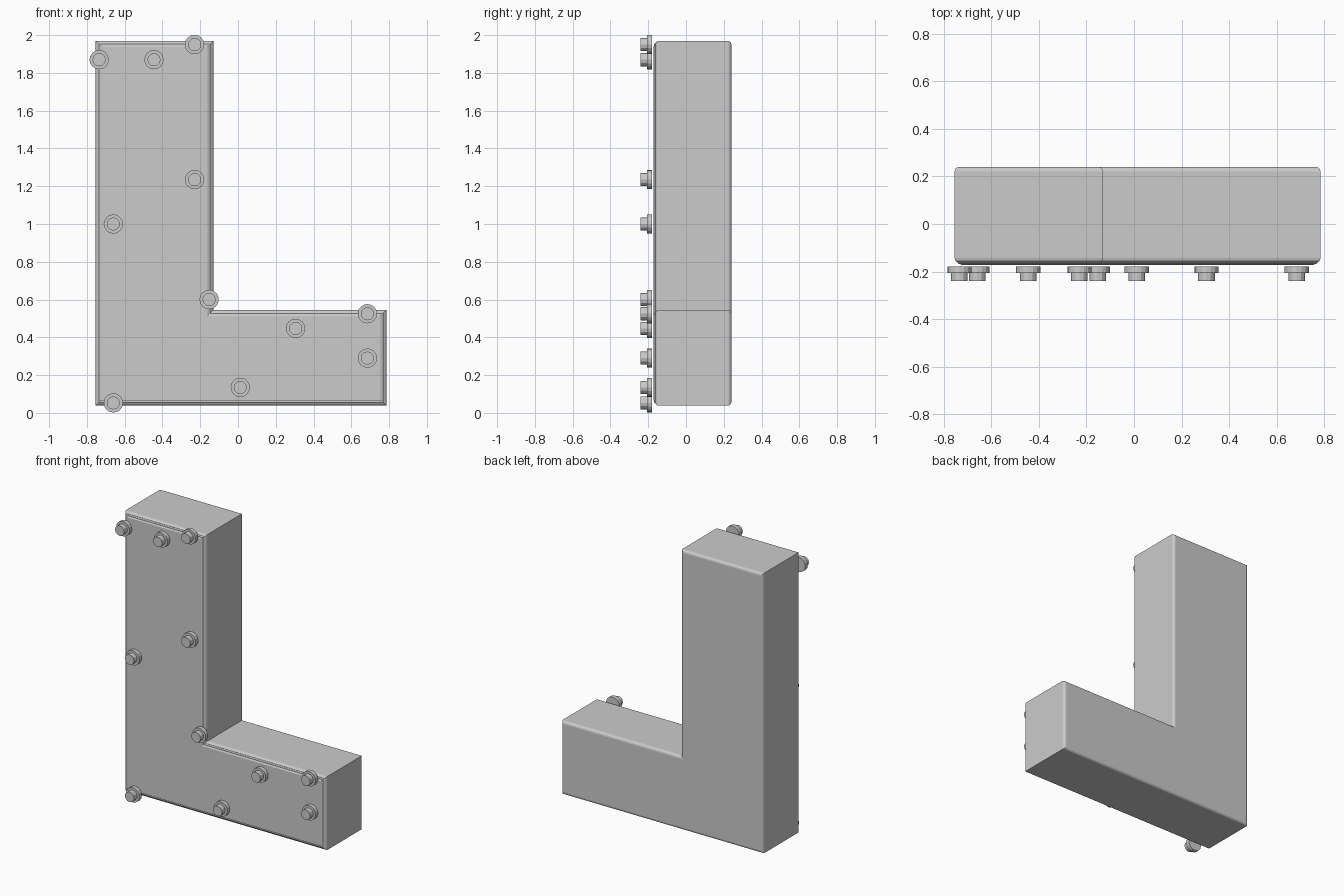
import bpy, bmesh, math
from mathutils import Matrix, Vector

if "Cube" in bpy.data.objects:
    bpy.data.objects.remove(bpy.data.objects["Cube"])


def finish(bm, name, recalc=True):
    if recalc:
        bmesh.ops.recalc_face_normals(bm, faces=bm.faces[:])
    me = bpy.data.meshes.new(name)
    bm.to_mesh(me)
    bm.free()
    ob = bpy.data.objects.new(name, me)
    bpy.context.collection.objects.link(ob)
    return ob


def l_outline(d):
    # L-shaped outline in x/z, shrunk inwards by d
    x0, x1, x2 = -0.755 + d, -0.13 - d, 0.785 - d
    z0, z1, z2 = 0.038 + d, 0.545 - d, 1.97 - d
    return [(x0, z0), (x2, z0), (x2, z1), (x1, z1), (x1, z2), (x0, z2)]


def loft_l(name, sections):
    # Stack of L outlines given as (inset, y)
    bm = bmesh.new()
    rings = [[bm.verts.new((x, y, z)) for x, z in l_outline(d)] for d, y in sections]
    for a, b in zip(rings, rings[1:]):
        for i in range(6):
            j = (i + 1) % 6
            bm.faces.new((a[i], a[j], b[j], b[i]))
    bm.faces.new(rings[0])
    bm.faces.new(rings[-1])
    return finish(bm, name)


# Main L-shaped block with rounded front and back rims
r = 0.018
arc = [(r * (1 - math.sin(a)), r * (1 - math.cos(a)))
       for a in (0, math.pi / 6, math.pi / 3, math.pi / 2)]
sections = [(d, -0.162 + o) for d, o in arc] + [(d, 0.24 - o) for d, o in reversed(arc)]
loft_l("block", sections)

# Raised front panel with sloped edges
loft_l("front_panel", [(0.012, -0.155), (0.012, -0.163), (0.018, -0.169),
                       (0.024, -0.169), (0.031, -0.173)])


# Bolts: wide washer and smaller head
def add_disc(bm, radius, sides, x, z, y_front, y_back):
    m = Matrix.Translation((x, (y_front + y_back) / 2, z)) @ Matrix.Rotation(math.pi / 2, 4, 'X')
    bmesh.ops.create_cone(bm, cap_ends=True, segments=sides, radius1=radius,
                          radius2=radius, depth=y_back - y_front, matrix=m)


bolts = [(-0.735, 1.87), (-0.445, 1.87), (-0.23, 1.95), (-0.23, 1.235),
         (-0.66, 1.0), (-0.153, 0.6), (0.305, 0.447), (0.685, 0.525),
         (0.685, 0.29), (0.012, 0.135), (-0.66, 0.053)]
for n, (x, z) in enumerate(bolts):
    bm = bmesh.new()
    add_disc(bm, 0.051, 16, x, z, -0.206, -0.179)
    add_disc(bm, 0.035, 12, x, z, -0.241, -0.204)
    finish(bm, f"bolt_{n + 1}")

# Hairline cracks lying on the panel
cracks = [
    [(-.64, 1.16), (-.67, 1.09), (-.66, 1.03)],
    [(-.42, .955), (-.46, .85), (-.445, .78), (-.39, .735), (-.32, .82)],
    [(-.28, .68), (-.37, .655), (-.42, .58), (-.40, .52), (-.35, .515)],
    [(-.32, .535), (-.25, .50), (-.18, .50)],
    [(-.37, .295), (-.48, .23), (-.54, .145), (-.48, .09), (-.39, .085)],
    [(-.21, .41), (-.22, .32), (-.17, .245), (-.10, .23), (-.02, .305)],
    [(.09, .39), (.04, .375), (-.01, .26), (-.015, .17), (.04, .15)],
    [(.16, .46), (.13, .40), (.155, .35), (.20, .39)],
]
bm = bmesh.new()
for path in cracks:
    for (xa, za), (xb, zb) in zip(path, path[1:]):
        a, b = Vector((xa, -0.1735, za)), Vector((xb, -0.1735, zb))
        side = (b - a).cross(Vector((0, 1, 0))).normalized() * 0.0015
        f = bm.faces.new([bm.verts.new(p) for p in (a - side, b - side, b + side, a + side)])
        f.normal_update()
        if f.normal.y > 0:
            f.normal_flip()
finish(bm, "panel_cracks", recalc=False)
